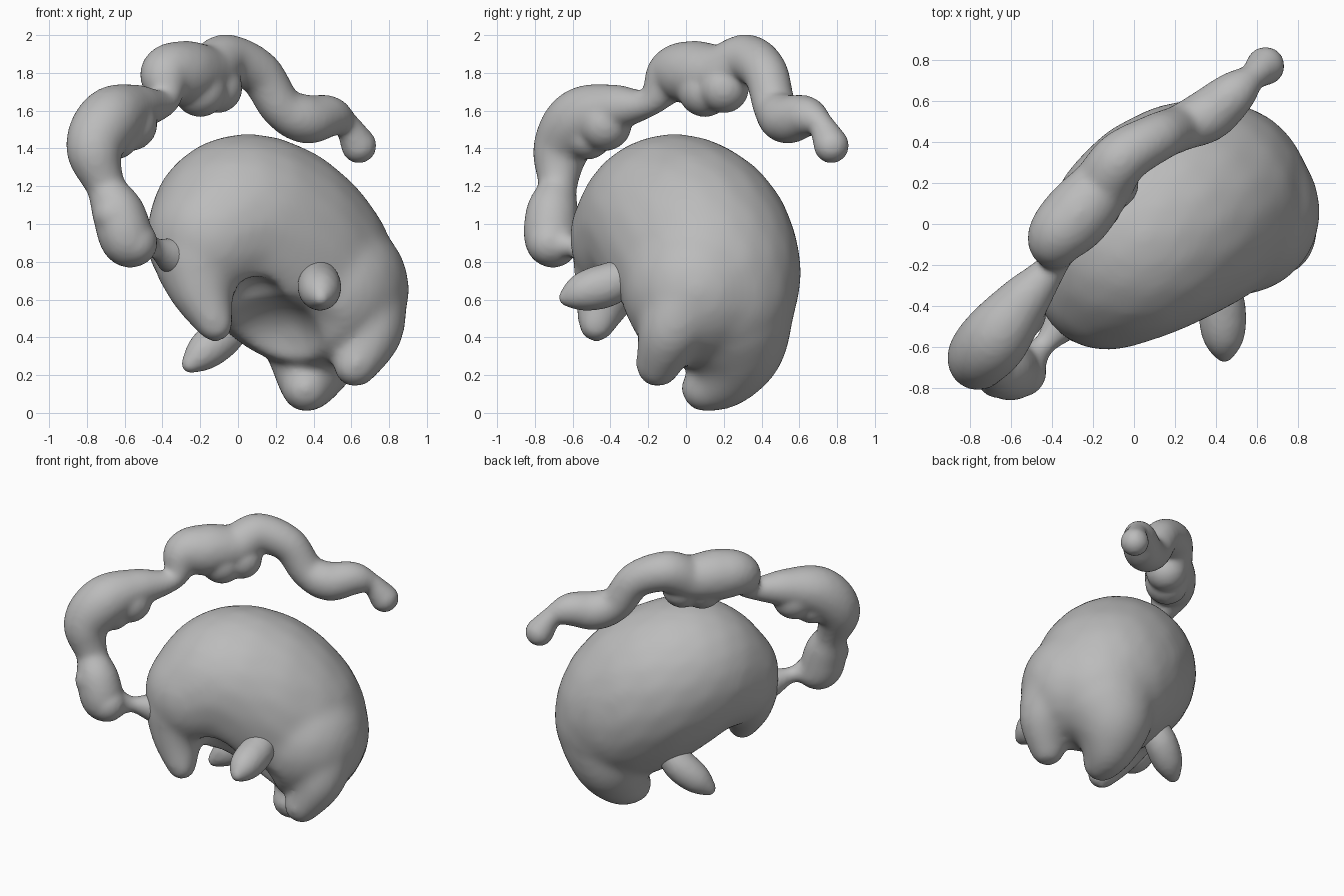
import bpy, bmesh, math
from mathutils import Vector, Matrix

grey = bpy.data.materials.new("soft grey")
grey.diffuse_color = (0.5, 0.5, 0.5, 1)


def catmull(a, b, c, d, t):
    return 0.5 * (2 * b + (c - a) * t + (2 * a - 5 * b + 4 * c - d) * t * t
                  + (3 * b - a - 3 * c + d) * t ** 3)


def ball(bm, x, y, z, r):
    bmesh.ops.create_icosphere(bm, subdivisions=3, radius=r,
                               matrix=Matrix.Translation((x, y, z)))


def sweep(bm, pts, n=7):
    """Overlapping balls along a smooth path of (x, y, z, radius)."""
    p = [Vector(q) for q in pts]
    p = [p[0]] + p + [p[-1]]
    for i in range(1, len(p) - 2):
        for k in range(n + 1):
            ball(bm, *catmull(p[i - 1], p[i], p[i + 1], p[i + 2], k / n))


def make(name, bm):
    me = bpy.data.meshes.new(name)
    bm.to_mesh(me)
    bm.free()
    me.materials.append(grey)
    ob = bpy.data.objects.new(name, me)
    bpy.context.collection.objects.link(ob)
    return ob


def remesh(ob, size):
    m = ob.modifiers.new("skin", 'REMESH')
    m.mode = 'VOXEL'
    m.voxel_size = size
    m.use_smooth_shade = True


def smooth(ob, times):
    m = ob.modifiers.new("soften", 'SMOOTH')
    m.factor = 0.5
    m.iterations = times


def helper(name, bm):
    ob = make(name, bm)
    ob.hide_render = True
    ob.display_type = 'WIRE'
    remesh(ob, 0.025)
    return ob


def combine(ob, other, operation):
    m = ob.modifiers.new(other.name, 'BOOLEAN')
    m.operation = operation
    m.object = other


# domed body, leaning down to the right
bm = bmesh.new()
sweep(bm, [(-0.13, -0.26, 0.93, 0.36), (0.01, -0.1, 1.0, 0.47),
           (0.16, 0.02, 0.92, 0.52), (0.31, 0.1, 0.78, 0.51),
           (0.41, 0.14, 0.67, 0.45), (0.5, 0.06, 0.65, 0.41)], 10)
ball(bm, 0.43, 0.17, 0.62, 0.42)
body = make("body", bm)

# hollow between the lobes, deepest beside the left one
bm = bmesh.new()
ball(bm, 0.38, -0.73, 0.25, 0.52)
ball(bm, 0.16, -0.33, 0.3, 0.32)
ball(bm, 0.09, -0.4, 0.57, 0.16)
hollow = helper("hollow_cutter", bm)

# three blunt lobes along the lower rim, merged into the body
bm = bmesh.new()
sweep(bm, [(-0.2, -0.35, 0.82, 0.25), (-0.19, -0.42, 0.65, 0.17),
           (-0.12, -0.475, 0.47, 0.1)])
sweep(bm, [(0.65, 0.02, 0.62, 0.25), (0.7, -0.08, 0.43, 0.175),
           (0.62, -0.15, 0.25, 0.12)])
sweep(bm, [(0.44, 0.22, 0.52, 0.35), (0.41, 0.26, 0.36, 0.265),
           (0.38, 0.2, 0.2, 0.18), (0.36, 0.1, 0.13, 0.13)])
lobes = helper("lobe_helper", bm)

remesh(body, 0.025)
combine(body, hollow, 'DIFFERENCE')
combine(body, lobes, 'UNION')
remesh(body, 0.022)
smooth(body, 22)

# small pointed limbs
for name, path in {
    "front_limb": [(0.43, -0.28, 0.74, 0.08), (0.43, -0.41, 0.68, 0.115),
                   (0.435, -0.53, 0.645, 0.105), (0.44, -0.63, 0.61, 0.045)],
    "rear_limb": [(0.0, 0.2, 0.5, 0.09), (-0.08, 0.18, 0.41, 0.11),
                  (-0.17, 0.14, 0.33, 0.1), (-0.25, 0.1, 0.26, 0.05)],
}.items():
    bm = bmesh.new()
    sweep(bm, path)
    limb = make(name, bm)
    remesh(limb, 0.015)
    smooth(limb, 4)

# knobbly tail arching over the body
bm = bmesh.new()
sweep(bm, [(-0.34, -0.47, 0.83, 0.1), (-0.43, -0.58, 0.87, 0.055),
           (-0.5, -0.65, 0.89, 0.08), (-0.58, -0.71, 0.91, 0.14),
           (-0.63, -0.71, 1.05, 0.14), (-0.7, -0.68, 1.2, 0.105),
           (-0.76, -0.66, 1.4, 0.15), (-0.68, -0.56, 1.55, 0.17),
           (-0.55, -0.39, 1.61, 0.13), (-0.39, -0.19, 1.645, 0.075),
           (-0.38, -0.07, 1.79, 0.14), (-0.28, 0.04, 1.8, 0.17),
           (-0.16, 0.18, 1.8, 0.15), (-0.06, 0.32, 1.87, 0.135),
           (0.11, 0.42, 1.8, 0.12), (0.23, 0.47, 1.62, 0.115),
           (0.36, 0.53, 1.555, 0.13), (0.48, 0.63, 1.57, 0.11),
           (0.57, 0.71, 1.53, 0.07), (0.64, 0.77, 1.415, 0.095)])
# rounded swellings under the bends
for b in [(-0.2, 0.1, 1.71, 0.145), (-0.11, 0.2, 1.72, 0.135),
          (-0.57, -0.43, 1.53, 0.145), (-0.65, -0.52, 1.47, 0.13),
          (-0.55, -0.72, 0.9, 0.125), (-0.66, -0.74, 1.05, 0.11)]:
    ball(bm, *b)
tail = make("tail", bm)
remesh(tail, 0.016)
smooth(tail, 9)
